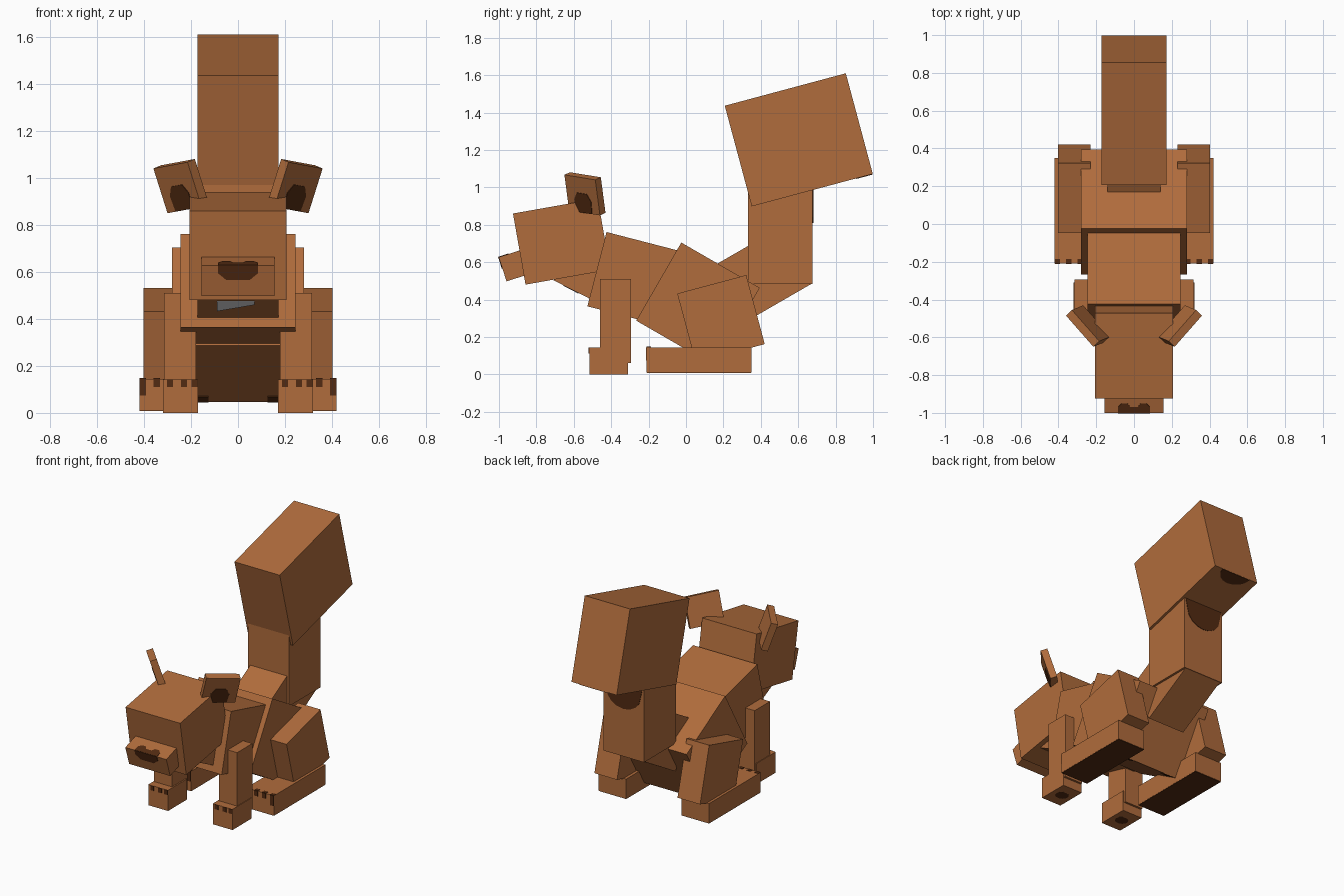
import bpy, bmesh, math
from mathutils import Matrix, Vector

if "Cube" in bpy.data.objects:
    bpy.data.objects.remove(bpy.data.objects["Cube"])


def material(name, rgb):
    m = bpy.data.materials.new(name)
    m.diffuse_color = (*rgb, 1)
    m.use_nodes = True
    m.node_tree.nodes["Principled BSDF"].inputs["Base Color"].default_value = m.diffuse_color
    return m


FUR = material("russet_fur", (0.434, 0.150, 0.045))
DARK = material("dark_brown", (0.085, 0.024, 0.006))
PALE = material("pale_throat", (0.75, 0.75, 0.78))


def finish(name, bm, mat):
    bmesh.ops.recalc_face_normals(bm, faces=bm.faces[:])
    mesh = bpy.data.meshes.new(name)
    bm.to_mesh(mesh)
    bm.free()
    mesh.materials.append(mat)
    obj = bpy.data.objects.new(name, mesh)
    bpy.context.collection.objects.link(obj)


def block(name, frame, size, mat=FUR):
    """Cuboid of the given size, placed by a frame matrix."""
    bm = bmesh.new()
    bmesh.ops.create_cube(bm, size=1)
    bmesh.ops.scale(bm, vec=size, verts=bm.verts[:])
    bm.transform(frame)
    finish(name, bm, mat)


def pose(x, y, z, tilt=0):
    return Matrix.Translation((x, y, z)) @ Matrix.Rotation(math.radians(tilt), 4, 'X')


def plate(name, frame, axis, depth, outline, mat=DARK, t=0.003):
    """Thin painted patch on the face of a block lying at 'depth' along a local axis."""
    bm = bmesh.new()
    verts = []
    for a, b in outline:
        p = [a, b]
        p.insert('xyz'.index(axis), depth - t)
        verts.append(bm.verts.new(p))
    face = bm.faces.new(verts)
    push = [0, 0, 0]
    push['xyz'.index(axis)] = 2 * t
    ext = bmesh.ops.extrude_face_region(bm, geom=[face])
    bmesh.ops.translate(bm, vec=push, verts=[v for v in ext['geom'] if isinstance(v, bmesh.types.BMVert)])
    bm.transform(frame)
    finish(name, bm, mat)


def rect(a, b, w, h):
    return [(a - w / 2, b - h / 2), (a + w / 2, b - h / 2), (a + w / 2, b + h / 2), (a - w / 2, b + h / 2)]


def arc(a, b, rx, ry, n=8, turn=math.pi):
    return [(a + rx * math.cos(turn * i / n), b + ry * math.sin(turn * i / n)) for i in range(n + 1)]


# Torso, neck and head
chest = pose(0, -0.234, 0.50, -14.5)
block("chest", chest, (0.49, 0.50, 0.41))
body = pose(0, 0.064, 0.375, -30)
block("body", body, (0.56, 0.484, 0.482))
neck = pose(0, -0.48, 0.555, -27)
block("neck", neck, (0.345, 0.36, 0.30))
plate("throat_patch", neck, 'z', -0.15, [(-0.09, -0.12), (0.07, -0.12), (0.07, -0.09), (-0.09, -0.03)], PALE)
head = pose(0, -0.665, 0.71, 10)
block("head", head, (0.415, 0.46, 0.386))
for s in (-1, 1):
    plate("belly_spot", body, 'z', -0.241, rect(s * 0.15, 0.215, 0.05, 0.05))

# Snout with a heart-shaped nose folded over its upper edge
snout = pose(0, -0.909, 0.585, 18)
block("snout", snout, (0.312, 0.15, 0.136))
plate("nose_front", snout, 'y', -0.075,
      [(-0.05, 0.005), (0.05, 0.005), (0.085, 0.035), (0.085, 0.069), (-0.085, 0.069), (-0.085, 0.035)])
plate("nose_top", snout, 'z', 0.068,
      [(-0.085, -0.076), (0.085, -0.076), (0.085, -0.04), (0.065, -0.02), (0.035, -0.02), (0.02, -0.04),
       (-0.02, -0.04), (-0.035, -0.02), (-0.065, -0.02), (-0.085, -0.04)])

# Tail: slanted base, upright stem, big tilted brush
block("tail_base", pose(0, 0.409, 0.532, 30), (0.28, 0.42, 0.345))
stem = pose(0, 0.505, 0.76)
block("tail_stem", stem, (0.31, 0.345, 0.555))
brush = pose(0, 0.603, 1.254, 15)
block("tail_brush", brush, (0.344, 0.67, 0.557))
plate("stem_patch", stem, 'y', 0.1725, [(-0.15, 0.25), (0.15, 0.25)] + arc(0, 0.16, 0.13, -0.11))
plate("brush_patch", brush, 'z', -0.2785, arc(0, 0.334, 0.11, -0.09))

for s, side in ((1, "right"), (-1, "left")):
    # Ear: plate angled outward and forward
    w = Vector((0.145, 0.165, -0.027))
    h = Vector((0.06, -0.025, 0.19))
    n = w.cross(h).normalized()
    c = Vector((0.36, -0.485, 1.04)) - w / 2 - h / 2 - n * 0.0225
    ear = Matrix((w.normalized(), h.normalized(), n)).transposed().to_4x4()
    ear.translation = c
    ear = Matrix.Diagonal((s, 1, 1, 1)) @ ear
    block(side + "_ear", ear, (w.length, h.length, 0.045))
    plate(side + "_ear_hollow", ear, 'z', 0.0225,
          [(0.055, -0.1), (0.06, -0.03), (0.035, 0.01), (-0.035, 0.01), (-0.06, -0.03), (-0.055, -0.1)])

    # Front leg and paw
    block(side + "_front_leg", pose(s * 0.2475, -0.378, 0.285), (0.137, 0.166, 0.45))
    paw = pose(s * 0.245, -0.413, 0.0715)
    block(side + "_front_paw", paw, (0.15, 0.208, 0.142))
    for x in (-0.045, 0.015, 0.06):
        plate(side + "_front_toe", paw, 'y', -0.104, rect(x, 0.055, 0.026, 0.032))
    plate(side + "_front_pad", paw, 'z', -0.0685, arc(0, 0, 0.045, 0.04, 10, 2 * math.pi * 0.9))

    # Hind thigh and long foot
    block(side + "_thigh", pose(s * 0.316, 0.187, 0.297, 15), (0.172, 0.382, 0.382))
    foot = pose(s * 0.315, 0.07, 0.0775)
    block(side + "_hind_foot", foot, (0.21, 0.56, 0.135))
    for x, drop in ((0.09, 0.07), (0.03, 0.035), (-0.03, 0.035), (-0.09, 0.07)):
        plate(side + "_hind_toe", foot, 'y', -0.28, rect(x, 0.067 - drop / 2, 0.028, drop))
        plate(side + "_hind_toe_top", foot, 'z', 0.0675, rect(x, -0.268, 0.028, 0.024))
    plate(side + "_hind_sole", foot, 'z', -0.0675, rect(0, 0, 0.208, 0.556))
